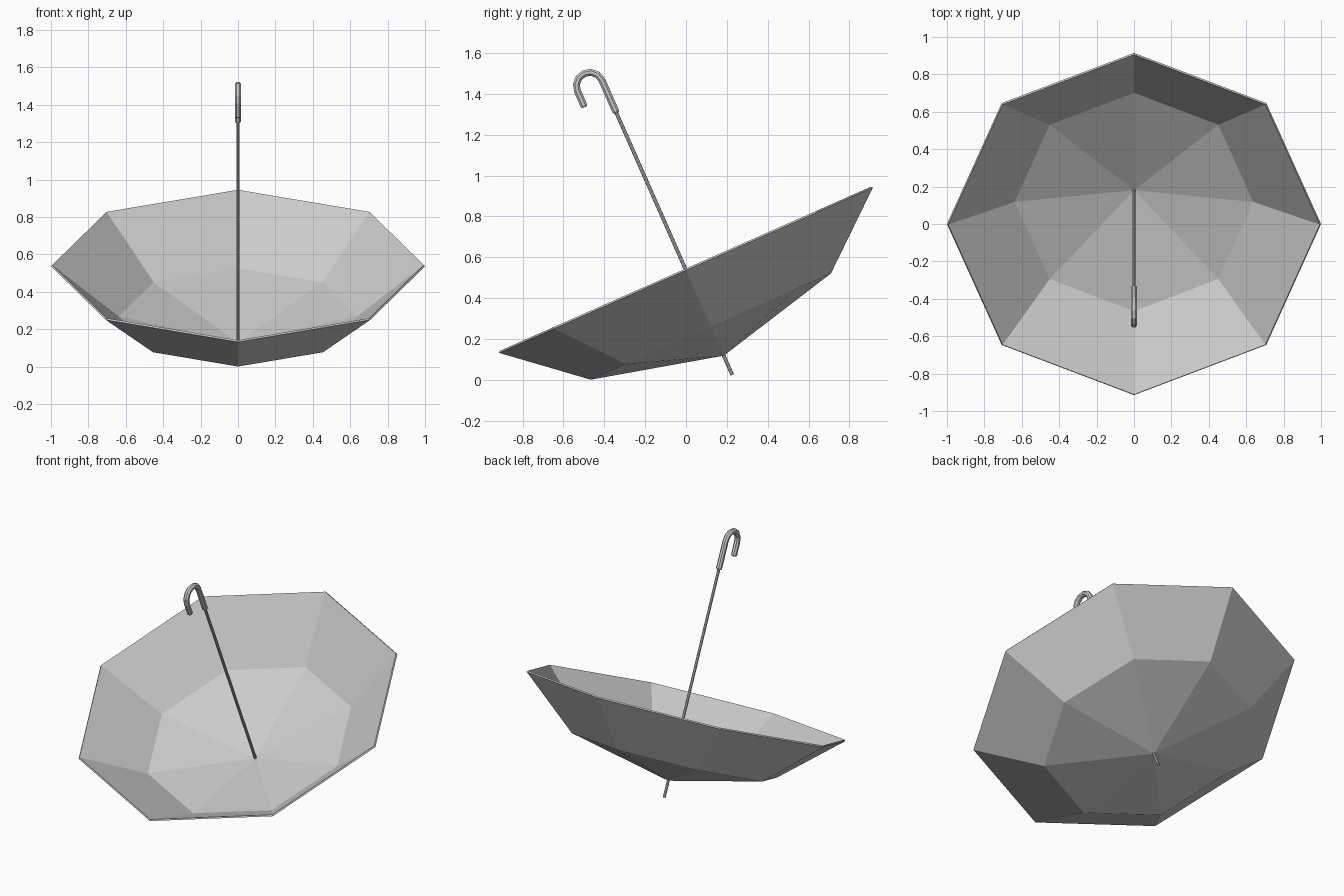
import bpy, bmesh, math
from mathutils import Matrix

if "Cube" in bpy.data.objects:
    bpy.data.objects.remove(bpy.data.objects["Cube"])

# Everything is built along local z, then tilted towards the front
TILT = Matrix.Translation((0, 0, 0.5365)) @ Matrix.Rotation(math.radians(23.86), 4, 'X')
SIDES = 8


def add_mesh(name, bm):
    bmesh.ops.recalc_face_normals(bm, faces=bm.faces)
    mesh = bpy.data.meshes.new(name)
    bm.to_mesh(mesh)
    bm.free()
    obj = bpy.data.objects.new(name, mesh)
    bpy.context.collection.objects.link(obj)
    obj.matrix_world = TILT
    return obj


def ring(bm, radius, z):
    step = math.tau / SIDES
    return [bm.verts.new((radius * math.cos(i * step), radius * math.sin(i * step), z))
            for i in range(SIDES)]


# Canopy: apex fan plus one band of panels
bm = bmesh.new()
apex = bm.verts.new((0, 0, -0.457))
mid, rim = ring(bm, 0.643, -0.301), ring(bm, 1.0, 0.0)
for i in range(SIDES):
    j = (i + 1) % SIDES
    bm.faces.new((apex, mid[j], mid[i]))
    bm.faces.new((mid[i], mid[j], rim[j], rim[i]))
for f in bm.faces:
    f.normal_update()
    if f.normal.z > 0:
        f.normal_flip()
mesh = bpy.data.meshes.new("canopy")
bm.to_mesh(mesh)
bm.free()
canopy = bpy.data.objects.new("canopy", mesh)
bpy.context.collection.objects.link(canopy)
canopy.matrix_world = TILT
solid = canopy.modifiers.new("thickness", 'SOLIDIFY')
solid.thickness = 0.01
solid.offset = -1
solid.use_even_offset = True

# Shaft, passing through the canopy to form the tip
bm = bmesh.new()
bmesh.ops.create_cone(bm, cap_ends=True, segments=8, radius1=0.009, radius2=0.009, depth=1.43,
                      matrix=Matrix.Translation((0, 0, 0.155)))
add_mesh("shaft", bm)

# Hooked handle: tube swept along a J-shaped path, with bevelled ends
R, TUBE, TOP = 0.0655, 0.0185, 1.017
path = [(0, 0.842, 0.7), (0, 0.85, 1)]
for k in range(7):
    a = math.pi * k / 6
    path.append((R * math.cos(a) - R, TOP + R * math.sin(a), 1))
path += [(-2 * R, 0.939, 1), (-2 * R, 0.931, 0.7)]

bm = bmesh.new()
loops = []
for n, (y, z, scale) in enumerate(path):
    a = min(max((n - 2) / 6, 0), 1) * math.pi
    loop = []
    for i in range(SIDES):
        t = math.tau * (i + 0.5) / SIDES
        d = TUBE * scale * math.cos(t)
        loop.append(bm.verts.new((TUBE * scale * math.sin(t),
                                  y + d * math.cos(a), z + d * math.sin(a))))
    loops.append(loop)
for a, b in zip(loops, loops[1:]):
    for i in range(SIDES):
        j = (i + 1) % SIDES
        bm.faces.new((a[i], a[j], b[j], b[i]))
bm.faces.new(loops[0])
bm.faces.new(loops[-1])
add_mesh("handle", bm)
